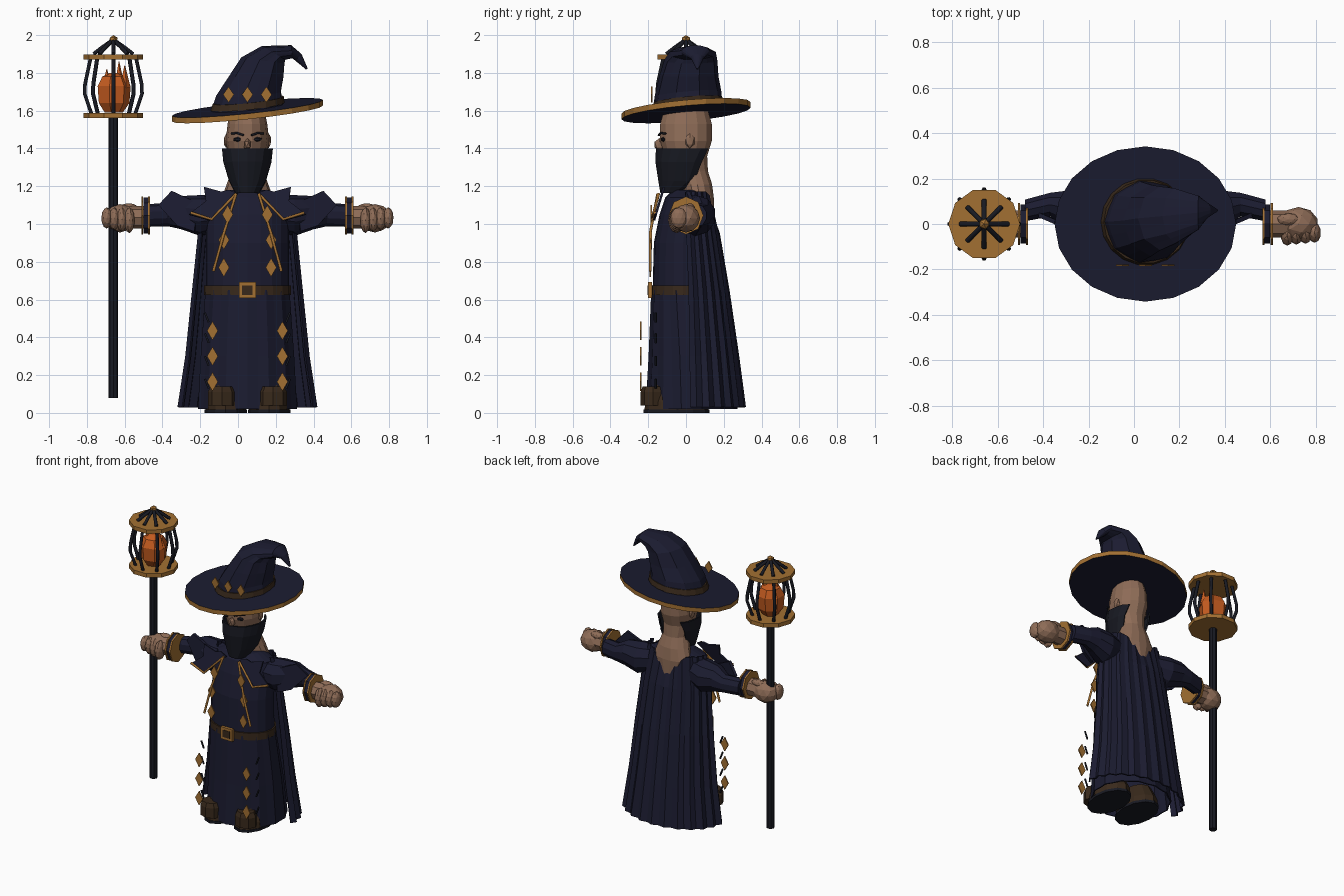
import bpy
import bmesh
from math import sin, cos, pi, radians
from mathutils import Vector

cube = bpy.data.objects.get("Cube")
if cube:
    bpy.data.objects.remove(cube, do_unlink=True)

CX = 0.05        # body centre line
STAFF_X = -0.66


def material(name, red, green, blue):
    mat = bpy.data.materials.new(name)
    mat.use_nodes = True
    mat.diffuse_color = (red, green, blue, 1)
    shader = mat.node_tree.nodes["Principled BSDF"]
    shader.inputs["Base Color"].default_value = (red, green, blue, 1)
    shader.inputs["Roughness"].default_value = 0.9
    return mat


navy = material("navy cloth", 0.011, 0.0115, 0.03)
black = material("near black", 0.009, 0.01, 0.016)
gold = material("gold", 0.36, 0.16, 0.032)
brown = material("brown leather", 0.04, 0.022, 0.011)
skin = material("skin", 0.27, 0.15, 0.095)
orange = material("orange flame", 0.55, 0.105, 0.014)


def finish(name, bm, *mats):
    bmesh.ops.recalc_face_normals(bm, faces=bm.faces)
    mesh = bpy.data.meshes.new(name)
    bm.to_mesh(mesh)
    bm.free()
    for mat in mats:
        mesh.materials.append(mat)
    obj = bpy.data.objects.new(name, mesh)
    bpy.context.collection.objects.link(obj)
    return obj


def ring(x, y, z, r1, r2, tilt=0, n=16, pleat=0, start=0, end=360):
    """Ellipse (or arc) whose first axis leans from +x toward +z by tilt."""
    axis = Vector((cos(radians(tilt)), 0, sin(radians(tilt))))
    count = n if end - start == 360 else n + 1
    points = []
    for i in range(count):
        a = radians(start + (end - start) * i / n)
        k = 1 + (pleat if i % 2 else -pleat)
        points.append(Vector((x, y, z)) + axis * (r1 * k * cos(a)) + Vector((0, r2 * k * sin(a), 0)))
    return points


def loft(name, rings, mat, closed=True, caps=True):
    bm = bmesh.new()
    rows = [[bm.verts.new(p) for p in points] for points in rings]
    n = len(rows[0])
    for low, high in zip(rows, rows[1:]):
        for i in range(n if closed else n - 1):
            j = (i + 1) % n
            bm.faces.new((low[i], low[j], high[j], high[i]))
    if closed and caps:
        bm.faces.new(rows[0])
        bm.faces.new(rows[-1])
    return finish(name, bm, mat)


def solid(obj, thickness):
    mod = obj.modifiers.new("thickness", "SOLIDIFY")
    mod.thickness = thickness
    mod.offset = 0
    return obj


def plate(name, points, mat, thickness=0.008):
    bm = bmesh.new()
    bm.faces.new([bm.verts.new(p) for p in points])
    return solid(finish(name, bm, mat), thickness)


def diamond(name, x, y, z, w=0.029, h=0.05):
    plate(name, [(x - w, y, z), (x, y, z - h), (x + w, y, z), (x, y, z + h)], gold)


def tube(name, points, radius, mat):
    curve = bpy.data.curves.new(name, "CURVE")
    curve.dimensions = "3D"
    curve.bevel_depth = radius
    curve.bevel_resolution = 1
    curve.use_fill_caps = True
    spline = curve.splines.new("POLY")
    spline.points.add(len(points) - 1)
    for target, p in zip(spline.points, points):
        target.co = (*p, 1)
    curve.materials.append(mat)
    obj = bpy.data.objects.new(name, curve)
    bpy.context.collection.objects.link(obj)


def blob(name, x, y, z, size, mat, detail=1):
    bm = bmesh.new()
    bmesh.ops.create_icosphere(bm, subdivisions=detail, radius=1)
    bmesh.ops.scale(bm, vec=size, verts=bm.verts)
    bmesh.ops.translate(bm, vec=(x, y, z), verts=bm.verts)
    return finish(name, bm, mat)


def box(name, x, y, z, size, mat):
    bm = bmesh.new()
    bmesh.ops.create_cube(bm, size=1)
    bmesh.ops.scale(bm, vec=size, verts=bm.verts)
    bmesh.ops.translate(bm, vec=(x, y, z), verts=bm.verts)
    return finish(name, bm, mat)


# Robe: open pleated skirt, bodice and sloping shoulders
solid(loft("robe_skirt", [ring(CX, y, z, rx, ry, n=28, pleat=0.02) for y, z, rx, ry in
      ((0.03, 0.02, 0.26, 0.235), (0.015, 0.3, 0.245, 0.205), (-0.015, 0.65, 0.22, 0.162))],
      navy, caps=False), 0.008)
loft("robe_bodice", [ring(CX, y, z, rx, ry, n=20) for y, z, rx, ry in
     ((-0.015, 0.64, 0.22, 0.162), (-0.015, 0.9, 0.22, 0.155), (0, 1.05, 0.22, 0.14),
      (0.01, 1.14, 0.2, 0.12), (0.02, 1.18, 0.11, 0.09))], navy)

# Cape: pleated sheet around the back, dipping at the nape
cape = [ring(CX, y, z, rx, ry, n=26, pleat=0.03, start=-6, end=186) for y, z, rx, ry in
        ((0.05, 0.03, 0.355, 0.255), (0.045, 0.3, 0.315, 0.225), (0.035, 0.65, 0.28, 0.185),
         (0.02, 0.95, 0.25, 0.15), (0.01, 1.17, 0.21, 0.125))]
for p in cape[-1]:
    p.z -= 0.12 * max(0, 1 - abs(p.x - CX) / 0.13)
solid(loft("cape", cape, navy, closed=False), 0.01)

# Belt and buckle
loft("belt", [ring(CX, -0.015, z, 0.23, 0.17, n=20) for z in (0.625, 0.675)], brown)
box("buckle_frame", CX, -0.19, 0.65, (0.09, 0.02, 0.085), gold)
box("buckle_centre", CX, -0.199, 0.65, (0.055, 0.008, 0.05), brown)

# Head and neck
loft("head", [ring(CX, y, z, rx, ry, n=14) for y, z, rx, ry in
     ((0.09, 1.02, 0.07, 0.06), (0.075, 1.13, 0.14, 0.075), (0.06, 1.21, 0.11, 0.08),
      (0.04, 1.28, 0.085, 0.078), (0, 1.36, 0.1, 0.115), (0, 1.44, 0.115, 0.14),
      (0, 1.53, 0.105, 0.14), (0, 1.6, 0.09, 0.12), (0, 1.66, 0.05, 0.07))], skin)
blob("nose", CX, -0.14, 1.42, (0.02, 0.03, 0.035), skin)

# Face mask: wraps the jaw and narrows to the chin
solid(loft("mask", [ring(CX, y, z, rx, ry, n=14, pleat=0.015, start=start, end=540 - start) for
      y, z, rx, ry, start in ((-0.06, 1.165, 0.06, 0.07, 165), (-0.02, 1.23, 0.095, 0.12, 148),
                              (-0.01, 1.33, 0.125, 0.145, 140), (0, 1.4, 0.13, 0.152, 130))],
      black, closed=False), 0.01)

# Hat brim: tilted disc with a gold edge
bm = bmesh.new()
bmesh.ops.create_cone(bm, cap_ends=True, segments=20, radius1=0.4, radius2=0.4, depth=0.03)
bm.normal_update()
for face in bm.faces:
    face.material_index = 1 if abs(face.normal.z) < 0.5 else 0
for v in bm.verts:
    x, y = v.co.x, v.co.y * 0.855
    v.co = (x + CX, y, v.co.z + 1.6 + 0.105 * x + 0.09 * y)
finish("hat_brim", bm, navy, gold)


def lean(points):
    for p in points:
        p.z += 0.09 * p.y
    return points


# Hat crown: creased cone bending over into a drooping tip
crown = [lean(ring(CX, 0.01, 1.6, 0.195, 0.185, 6, 18, 0.02)),
         lean(ring(0.06, 0.01, 1.69, 0.172, 0.175, 4, 18, 0.025)),
         ring(0.1, 0.015, 1.78, 0.145, 0.155, 0, 18, 0.03),
         ring(0.135, 0.025, 1.865, 0.115, 0.138, -8, 18, 0.035),
         ring(0.19, 0.035, 1.905, 0.072, 0.12, -30, 18, 0.035),
         ring(0.285, 0.05, 1.912, 0.035, 0.075, -85, 18),
         ring(0.32, 0.06, 1.882, 0.024, 0.035, -135, 18),
         ring(0.365, 0.06, 1.82, 0.005, 0.006, -150, 18)]
loft("hat_crown", crown, navy)
loft("hat_band", [lean(ring(CX + dx, 0.01, z, r, r - 0.005, 6, 18)) for dx, z, r in
     ((0, 1.62, 0.197), (0.005, 1.655, 0.189))], brown)
for i in (-1, 0, 1):
    diamond("hat_diamond", CX + i * 0.1, -0.182, 1.685, 0.029, 0.042)

# Mirrored parts
for s, side in ((1, "left"), (-1, "right")):
    def at(u, y, z):
        return (CX + s * u, y, z)

    # Sleeve, shoulder flap, cuff
    loft(side + "_sleeve", [ring(*at(u, y, z), rz, ry, 90, 10) for u, y, z, rz, ry in
         ((0.12, 0.02, 1.06, 0.09, 0.09), (0.25, 0.05, 1.045, 0.108, 0.11),
          (0.35, 0.07, 1.06, 0.088, 0.08), (0.42, 0.085, 1.05, 0.062, 0.055),
          (0.53, 0.06, 1.045, 0.06, 0.05))], navy)
    plate(side + "_shoulder_flap", [at(0.26, 0, 1.11), at(0.4, 0.01, 1.175), at(0.47, 0.04, 1.1),
          at(0.37, 0, 0.99), at(0.28, -0.03, 0.96)], navy, 0.02)
    loft(side + "_cuff", [ring(*at(u, 0, 1.045), 0.094, 0.085, 90, 8) for u in (0.525, 0.55)], navy)
    for u in (0.516, 0.552):
        loft(side + "_cuff_trim", [ring(*at(e, 0, 1.045), 0.1, 0.092, 90, 8)
             for e in (u, u + 0.01)], gold)

    # Fist
    loft(side + "_wrist", [ring(*at(u, 0, 1.035), 0.06, 0.06, 90, 8) for u in (0.55, 0.65)], skin)
    blob(side + "_palm", *at(0.675, 0, 1.03), (0.088, 0.075, 0.075), skin, 2)
    for i in range(4):
        blob(side + "_finger", *at(0.625 + i * 0.04, -0.05 + i * 0.004, 1.02 + i * 0.004),
             (0.029, 0.045, 0.068 - i * 0.004), skin, 2)
    blob(side + "_thumb", *at(0.63, 0.02, 1.085), (0.05, 0.028, 0.025), skin, 2)

    # Lapel and its gold cord
    lapel = [at(u, -0.115 - 0.3 * (1.2 - z), z) for u, z in
             ((0.05, 1.16), (0.1, 1.18), (0.14, 1.17), (0.23, 1.195), (0.22, 1.12),
              (0.31, 1.05), (0.2, 1.02))]
    plate(side + "_lapel", lapel, navy, 0.012)
    tube(side + "_lapel_trim", [at(0.06, -0.145, 1.16), at(0.19, -0.18, 1.025), at(0.3, -0.165, 1.06)],
         0.008, gold)
    tube(side + "_front_trim", [at(0.06, -0.15, 1.16), at(0.125, -0.19, 0.95), at(0.18, -0.19, 0.75)],
         0.008, gold)

    # Diamond ornaments and dark hem slashes
    for u, y, z in ((0.105, -0.185, 1.05), (0.125, -0.185, 0.915), (0.125, -0.19, 0.77),
                    (0.185, -0.24, 0.435), (0.185, -0.24, 0.3), (0.185, -0.24, 0.165)):
        diamond(side + "_diamond", CX + s * u, y, z)
    for z in (0.48, 0.37, 0.25, 0.13):
        tube(side + "_slash", [at(0.205, -0.16, z), at(0.225, -0.16, z + 0.05)], 0.006, black)

    # Boots
    loft(side + "_boot_toe", [ring(*at(0.135, -0.175, z), rx, ry, n=8) for z, rx, ry in
         ((0.04, 0.075, 0.065), (0.11, 0.075, 0.065), (0.14, 0.06, 0.055))], brown)
    loft(side + "_boot", [ring(*at(0.115, -0.05, z), rx, ry, n=12) for z, rx, ry in
         ((0.015, 0.108, 0.17), (0.06, 0.105, 0.165), (0.16, 0.08, 0.11))], brown)
    loft(side + "_sole", [ring(*at(0.115, -0.05, z), 0.112, 0.175, n=12) for z in (0, 0.018)], black)

    # Face details
    blob(side + "_ear", *at(0.112, 0.02, 1.44), (0.015, 0.028, 0.04), skin)
    blob(side + "_eye", *at(0.05, -0.12, 1.448), (0.03, 0.015, 0.013), black)
    tube(side + "_brow", [at(0.02, -0.144, 1.47), at(0.055, -0.133, 1.482), at(0.085, -0.108, 1.478)],
         0.006, black)

# Staff
loft("staff", [ring(STAFF_X, 0, z, 0.026, 0.026, n=8) for z in (0.08, 1.57)], black)

# Lantern: two discs, bowed bars, roof spokes and finial
for name, z in (("lantern_base", 1.56), ("lantern_roof", 1.87)):
    loft(name, [ring(STAFF_X, 0, h, 0.158, 0.158, n=10) for h in (z, z + 0.028)], gold)
for i in range(8):
    a = i * pi / 4
    for name, path in (("lantern_bar", ((0.115, 1.58), (0.152, 1.69), (0.15, 1.74), (0.12, 1.88))),
                       ("roof_spoke", ((0.105, 1.9), (0.06, 1.935), (0.01, 1.97)))):
        tube(name, [(STAFF_X + r * cos(a), r * sin(a), z) for r, z in path], 0.011, black)
blob("finial", STAFF_X, 0, 1.975, (0.025, 0.025, 0.025), gold)

# Flame
loft("flame", [ring(STAFF_X, 0, z, r, r, n=7) for z, r in
     ((1.59, 0.05), (1.64, 0.085), (1.73, 0.092), (1.78, 0.065), (1.8, 0.02))], orange)
for dx, dy, top in ((0.03, 0.01, 1.86), (-0.035, -0.02, 1.82), (0.06, -0.02, 1.84)):
    loft("flame_tongue", [ring(STAFF_X + dx, dy, z, r, r, n=5) for z, r in
         ((1.72, 0.032), (top, 0.002))], orange)
